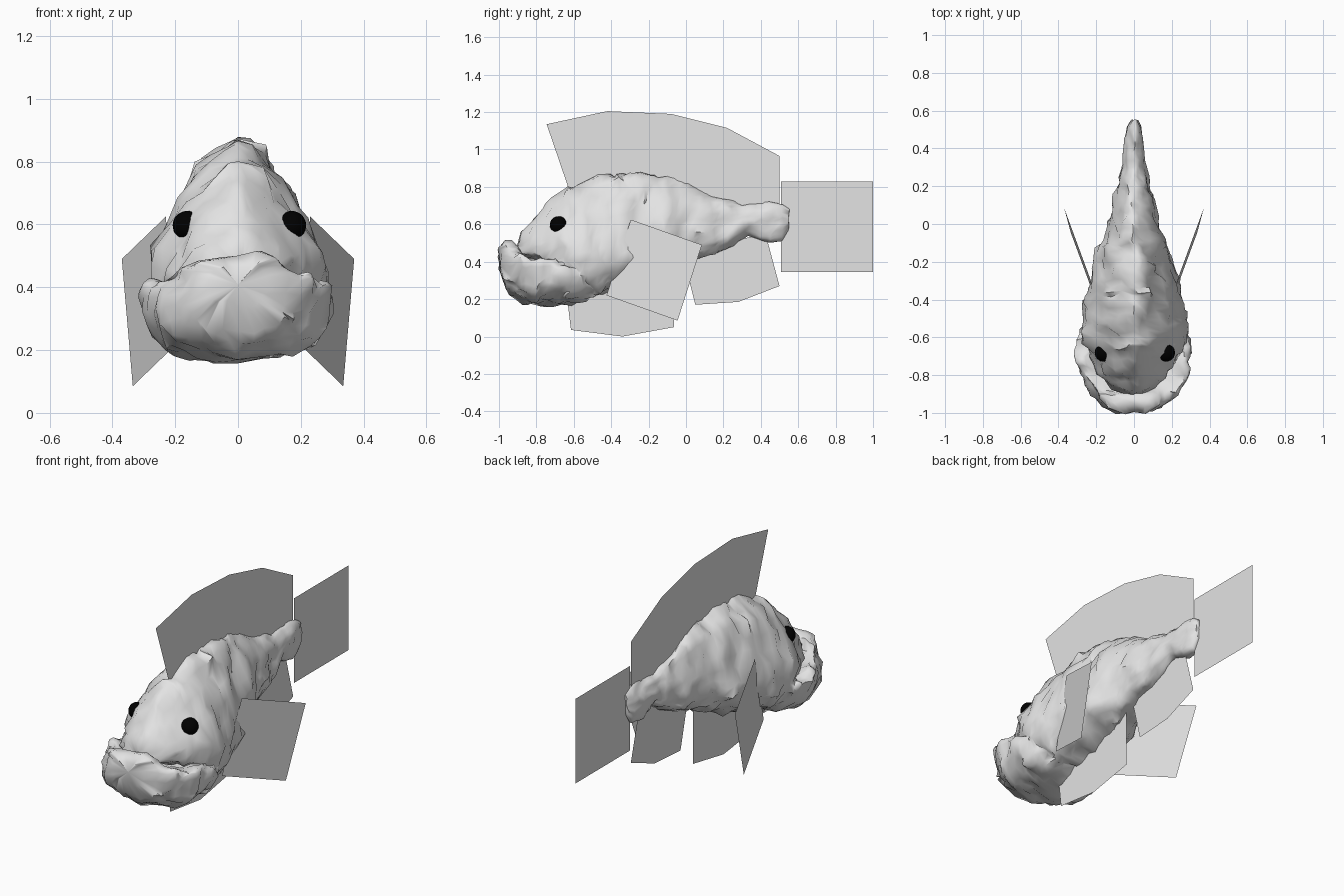
import bpy, bmesh, math
from mathutils import Vector, noise

if "Cube" in bpy.data.objects:
    bpy.data.objects.remove(bpy.data.objects["Cube"])


def material(name, value):
    m = bpy.data.materials.new(name)
    m.diffuse_color = (value, value, value, 1)
    m.use_nodes = True
    m.node_tree.nodes["Principled BSDF"].inputs["Base Color"].default_value = m.diffuse_color
    return m


GREY = material("pale grey", 0.77)
BLACK = material("eye black", 0.0)


def add_object(name, bm, mat):
    bmesh.ops.recalc_face_normals(bm, faces=bm.faces)
    me = bpy.data.meshes.new(name)
    bm.to_mesh(me)
    bm.free()
    me.materials.append(mat)
    ob = bpy.data.objects.new(name, me)
    bpy.context.collection.objects.link(ob)
    return ob


def smooth(ob, degrees):
    bpy.ops.object.select_all(action='DESELECT')
    ob.select_set(True)
    bpy.context.view_layer.objects.active = ob
    bpy.ops.object.shade_smooth_by_angle(angle=math.radians(degrees))


def sample(keys, y):
    """Linear interpolation of profile rows at station y."""
    for a, b in zip(keys, keys[1:]):
        if y <= b[0]:
            t = (y - a[0]) / (b[0] - a[0])
            return [p + (q - p) * t for p, q in zip(a, b)]
    return keys[-1]


def power(v, n):
    return math.copysign(abs(v) ** (2 / n), v)


def loft(name, keys, rings, segs, n_top, n_low, rough):
    """Rows: y, bottom, top, half width, widest height, dip of the top."""
    bm = bmesh.new()
    loops = []
    for i in range(rings + 1):
        y = keys[0][0] + (keys[-1][0] - keys[0][0]) * i / rings
        _, zb, zt, w, zw, dip = sample(keys, y)
        loop = []
        for k in range(segs):
            a = math.tau * k / segs
            c, s = math.cos(a), math.sin(a)
            n = n_top if s > 0 else n_low
            x = w * power(c, n)
            z = zw + (zt - zw if s > 0 else zw - zb) * power(s, n)
            if s > 0:
                z -= dip * (1 - (x / w) ** 2)
            p = Vector((x, y, z))
            # lumpy skin, gentler on the thin tail
            amp = rough * min(1, 0.5 + w * 2.5)
            p += (noise.noise_vector(p * 11) + 0.8 * noise.noise_vector(p * 24)) * amp
            loop.append(bm.verts.new(p))
        loops.append(loop)
    for a, b in zip(loops, loops[1:]):
        for k in range(segs):
            j = (k + 1) % segs
            bm.faces.new((a[k], a[j], b[j], b[k]))
    for loop in (loops[0], loops[-1]):
        bmesh.ops.poke(bm, faces=[bm.faces.new(loop)])
    return add_object(name, bm, GREY)


# Body with the upper head
body = loft("body", [
    (-0.90, .44, .50, .06, .46, 0), (-0.87, .42, .56, .12, .45, 0),
    (-0.80, .40, .645, .18, .44, 0), (-0.70, .38, .745, .235, .42, 0),
    (-0.63, .30, .80, .275, .41, 0), (-0.57, .20, .82, .287, .40, 0),
    (-0.48, .215, .845, .272, .41, 0), (-0.35, .26, .885, .245, .44, 0),
    (-0.20, .31, .87, .205, .49, 0), (0.0, .39, .82, .135, .55, 0),
    (0.20, .46, .74, .09, .58, 0), (0.33, .54, .70, .06, .62, 0),
    (0.45, .505, .72, .05, .61, 0), (0.53, .52, .71, .035, .61, 0),
    (0.55, .56, .68, .02, .62, 0)], 48, 32, 1.55, 2.3, 0.027)

# Protruding lower jaw with a raised lip
jaw = loft("lower_jaw", [
    (-0.99, .34, .47, .09, .40, 0), (-0.97, .26, .50, .155, .39, 0),
    (-0.92, .21, .505, .20, .38, .01), (-0.87, .185, .475, .24, .38, .07),
    (-0.80, .17, .44, .285, .37, .06), (-0.70, .17, .425, .308, .37, .04),
    (-0.62, .175, .41, .295, .36, .02), (-0.54, .19, .39, .26, .34, 0),
    (-0.48, .24, .36, .20, .32, 0)], 18, 32, 3.5, 2.5, 0.027)
smooth(jaw, 50)

# Fuse the jaw into the body so no faces stay inside
union = body.modifiers.new("fuse_jaw", 'BOOLEAN')
union.operation = 'UNION'
union.solver = 'EXACT'
union.object = jaw
deps = bpy.context.evaluated_depsgraph_get()
body.data = bpy.data.meshes.new_from_object(body.evaluated_get(deps))
body.modifiers.clear()
bpy.data.objects.remove(jaw)
smooth(body, 50)


def fin(name, points):
    bm = bmesh.new()
    bm.faces.new([bm.verts.new(p) for p in points])
    return add_object(name, bm, GREY)


def middle_fin(name, outline):
    fin(name, [(0, y, z) for y, z in outline])


# Fins on the centre plane
middle_fin("dorsal_fin", [(-.745, 1.135), (-.42, 1.205), (-.08, 1.19), (.22, 1.115),
                          (.5, .965), (.5, .66), (.2, .68), (-.2, .8), (-.61, .74)])
middle_fin("tail_fin", [(.508, .345), (1, .345), (1, .83), (.508, .83)])
middle_fin("anal_fin", [(.05, .17), (.28, .185), (.5, .27), (.425, .55), (-.02, .45)])
middle_fin("pelvic_fin", [(-.615, .035), (-.34, .0), (-.065, .05), (-.065, .4), (-.64, .24)])

# Paired pectoral fins and eyes
for side, label, eye_x in ((1, "right", .171), (-1, "left", -.162)):
    fin(label + "_pectoral_fin", [(side * x, y, z) for x, y, z in (
        (.23, -.295, .625), (.37, .085, .49), (.335, -.045, .085), (.195, -.425, .22))])
    bm = bmesh.new()
    bmesh.ops.create_uvsphere(bm, u_segments=24, v_segments=16, radius=0.046)
    bmesh.ops.translate(bm, verts=bm.verts, vec=(eye_x, -.682, .597))
    smooth(add_object(label + "_eye", bm, BLACK), 60)
